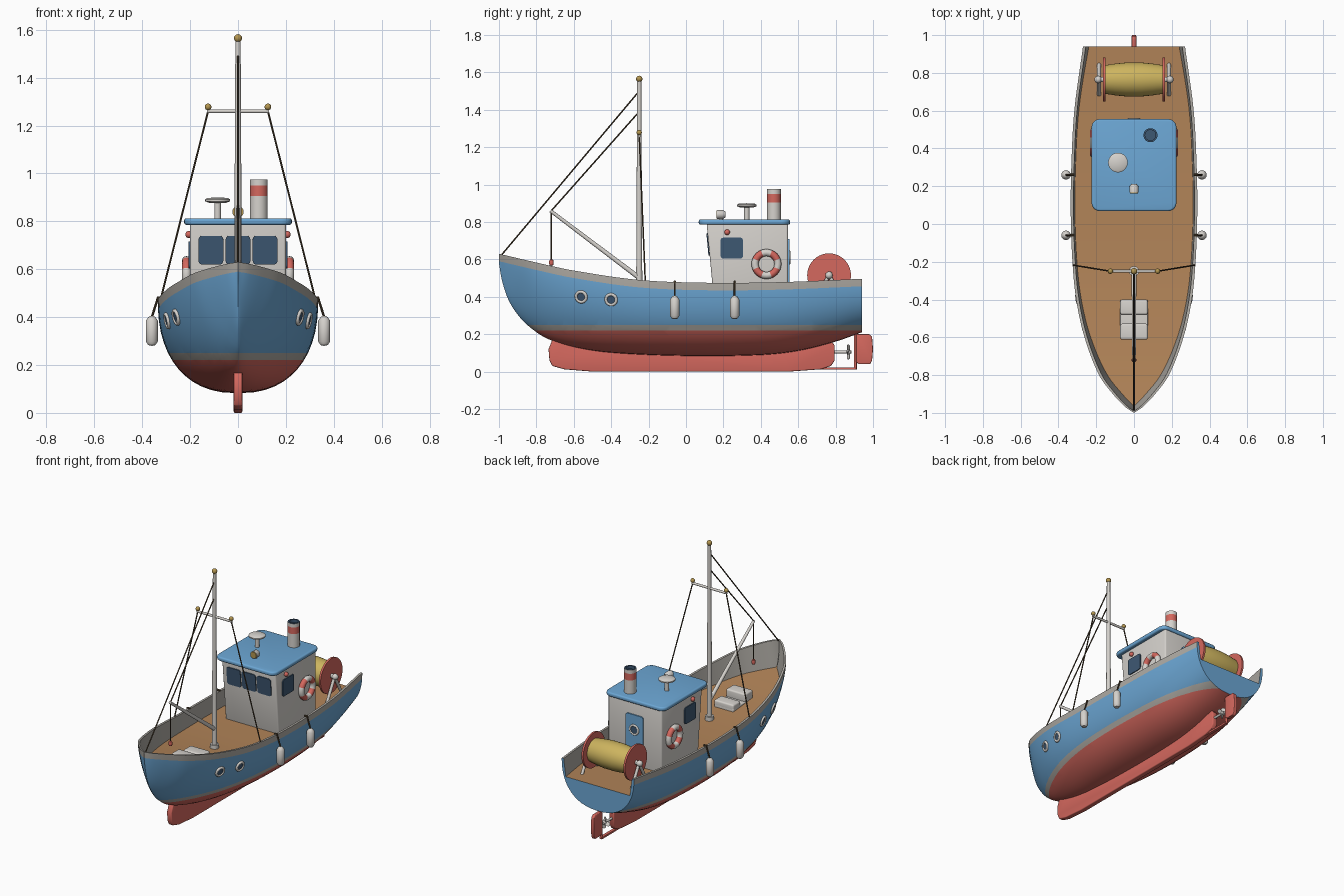
import bpy, bmesh, math
from mathutils import Vector

if "Cube" in bpy.data.objects:
    bpy.data.objects.remove(bpy.data.objects["Cube"])

COLOURS = {
    "blue": (.15, .385, .66), "red": (.66, .138, .112), "white": (.67, .645, .61),
    "rail_grey": (.43, .41, .375), "deck_brown": (.445, .231, .098), "net_yellow": (.61, .456, .114),
    "glass": (.048, .098, .171), "brass": (.456, .305, .08), "rope": (.08, .055, .03)}
MATS = {}
for n, c in COLOURS.items():
    MATS[n] = bpy.data.materials.new(n)
    MATS[n].diffuse_color = (*c, 1)


def finish(name, bm, mats, bevel=0, angle=35):
    bmesh.ops.remove_doubles(bm, verts=bm.verts, dist=1e-5)
    bmesh.ops.recalc_face_normals(bm, faces=bm.faces)
    if bevel:
        sharp = [e for e in bm.edges if len(e.link_faces) == 2 and e.calc_face_angle() > .7]
        bmesh.ops.bevel(bm, geom=sharp, offset=bevel, segments=3, profile=.5, affect='EDGES')
    me = bpy.data.meshes.new(name)
    bm.to_mesh(me)
    bm.free()
    ob = bpy.data.objects.new(name, me)
    bpy.context.collection.objects.link(ob)
    for m in mats.split():
        me.materials.append(MATS[m])
    bpy.ops.object.select_all(action='DESELECT')
    ob.select_set(True)
    bpy.context.view_layer.objects.active = ob
    bpy.ops.object.shade_smooth_by_angle(angle=math.radians(angle))
    return ob


def lathe(name, pts, origin, axis, mats, seg=24, rule=None):
    """Revolve (radius, height) points around an axis."""
    bm = bmesh.new()
    q = Vector(axis).to_track_quat('Z', 'Y')
    rings = [[bm.verts.new(Vector(origin) + q @ Vector((r * math.cos(a), r * math.sin(a), h)))
              for a in (2 * math.pi * i / seg for i in range(seg))] for r, h in pts]
    for j in range(len(pts) - 1):
        for i in range(seg):
            k = (i + 1) % seg
            f = bm.faces.new((rings[j][i], rings[j][k], rings[j + 1][k], rings[j + 1][i]))
            f.material_index = rule(i, j) if rule else 0
    return finish(name, bm, mats)


def rod(name, a, b, r, mat, r2=None, seg=16):
    d = Vector(b) - Vector(a)
    return lathe(name, [(0, 0), (r, 0), (r2 or r, d.length), (0, d.length)], a, d, mat, seg)


def ball(name, p, r, mat):
    pts = [(r * math.sin(math.pi * i / 10), -r * math.cos(math.pi * i / 10)) for i in range(11)]
    return lathe(name, pts, p, (0, 0, 1), mat, 20)


def ring(name, p, axis, R, r, mats, rule=None):
    pts = [(R + r * math.cos(math.pi * i / 6), r * math.sin(math.pi * i / 6)) for i in range(13)]
    return lathe(name, pts, p, axis, mats, 32, rule)


def extrude(name, pts, vec, mat, bevel=0):
    bm = bmesh.new()
    f = bm.faces.new([bm.verts.new(p) for p in pts])
    g = bmesh.ops.extrude_face_region(bm, geom=[f])
    bmesh.ops.translate(bm, vec=vec, verts=[v for v in g["geom"] if isinstance(v, bmesh.types.BMVert)])
    return finish(name, bm, mat, bevel)


def prism(name, yz, half, mat, bevel=0):
    return extrude(name, [(-half, y, z) for y, z in yz], (2 * half, 0, 0), mat, bevel)


def plate(name, c, right, up, w, h, t, r, mat, bevel=0):
    """Rounded rectangle spanned by right and up, thickened along right x up."""
    right, up, pts = Vector(right).normalized(), Vector(up).normalized(), []
    for k, (sx, sy) in enumerate(((1, 1), (-1, 1), (-1, -1), (1, -1))):
        for i in range(6):
            a = math.pi / 2 * (k + i / 5)
            pts.append(Vector(c) + right * (sx * (w / 2 - r) + r * math.cos(a)) + up * (sy * (h / 2 - r) + r * math.sin(a)))
    return extrude(name, pts, right.cross(up) * t, mat, bevel)


def curve(tab):
    """Smooth function through (y, value) points."""
    n = len(tab)
    sl = [(tab[min(i + 1, n - 1)][1] - tab[max(i - 1, 0)][1]) / (tab[min(i + 1, n - 1)][0] - tab[max(i - 1, 0)][0]) for i in range(n)]

    def f(y):
        i = max(0, min(n - 2, sum(y >= p[0] for p in tab) - 1))
        (a, u), (b, v) = tab[i], tab[i + 1]
        d = b - a
        t = (y - a) / d
        return ((2*t**3 - 3*t*t + 1) * u + (t**3 - 2*t*t + t) * d * sl[i]
                + (3*t*t - 2*t**3) * v + (t**3 - t*t) * d * sl[i + 1])
    return f


# hull lines: sheer height, half beam, bottom height
sheer = curve([(-1, .63), (-.8, .583), (-.6, .54), (-.25, .49), (.1, .475), (.5, .478), (.94, .496)])
beam = curve([(-1, 0), (-.97, .045), (-.9, .112), (-.8, .185), (-.6, .262), (-.4, .306), (-.2, .326),
              (.05, .335), (.3, .332), (.6, .316), (.94, .27)])
bottom = curve([(-1, .58), (-.985, .49), (-.95, .385), (-.9, .305), (-.85, .25), (-.75, .18), (-.6, .13),
                (-.4, .1), (0, .083), (.4, .088), (.6, .11), (.8, .16), (.94, .21)])
power = curve([(-1, 1.25), (-.8, 1.6), (-.5, 2), (-.1, 2.3), (.94, 2.3)])


def deck(y):
    return .365 + .6 * (sheer(y) - .475)


def half(y, z):
    t = max(0, min(1, (z - bottom(y)) / (sheer(y) - bottom(y))))
    return beam(y) * (1 - (1 - t) ** power(y)) ** (1 / power(y))


# hull with bulwark and deck
bm = bmesh.new()
N, S, rows = 12, 56, []
for s in range(S + 1):
    y = -1 + 1.94 * (s / S) ** 1.6
    zk, zs = bottom(y), sheer(y)
    zr = max(zs - .04, zk + .3 * (zs - zk))
    zd = max(deck(y), zk + .02)
    side = [(half(y, z), z) for z in (zk + (zr - zk) * (i / N) ** 1.8 for i in range(N + 1))]
    side += [(beam(y), zs), (max(0, beam(y) - .015), zs), (max(0, half(y, zd) - .015), zd)]
    rows.append([bm.verts.new((-x, y, z)) for x, z in side[:0:-1]] + [bm.verts.new((x, y, z)) for x, z in side])
M = N + 3
for a, b in zip(rows, rows[1:]):
    for k in range(2 * M + 1):
        j = (k + 1) % (2 * M + 1)
        f = bm.faces.new((a[k], a[j], b[j], b[k]))
        f.material_index = 3 if j == 0 else 2 if max(abs(k - M), abs(j - M)) > N else 0
bm.faces.new(rows[-1])
bmesh.ops.remove_doubles(bm, verts=bm.verts, dist=1e-5)
for z in (.22, .25):
    bmesh.ops.bisect_plane(bm, geom=bm.verts[:] + bm.edges[:] + bm.faces[:], plane_co=(0, 0, z), plane_no=(0, 0, 1))
for f in bm.faces:
    c = f.calc_center_median()
    if f.material_index == 0 and c.y < .9399:
        f.material_index = 1 if c.z < .22 else 2 if c.z < .25 else 0
finish("hull", bm, "blue red rail_grey deck_brown", angle=40)

# keel, shoe, rudder, propeller
top = [(-.71 + 1.48 * i / 20, bottom(-.71 + 1.48 * i / 20) + .02) for i in range(21)]
prism("keel", [(-.735, .12), (-.73, .06), (-.715, .03), (-.65, .012), (-.5, 0), (.55, 0), (.72, .012), (.775, .03),
               (.795, .06), (.795, .14)] + top[::-1], .018, "red", .006)
prism("rudder_shoe", [(.7, .01), (.91, .01), (.91, .022), (.7, .022)], .01, "red")
rod("rudder_post", (0, .905, .012), (0, .905, .23), .008, "red")
prism("rudder", [(.91, .05), (.925, .04), (.985, .04), (.995, .06), (1, .12), (.995, .185), (.98, .2), (.91, .2)], .012, "red", .004)
rod("propeller_shaft", (0, .78, .105), (0, .885, .105), .008, "white")
ball("propeller_hub", (0, .87, .105), .014, "white")
for k in range(4):
    a = math.pi / 2 * k + .2
    u = Vector((math.cos(a), 0, math.sin(a)))
    plate("propeller_blade", Vector((0, .867, .105)) + u * .022, Vector((-u.z, .6, u.x)), u, .026, .036, .004, .012, "white")

# wheelhouse
prism("cabin", [(.11, .795), (.152, .35), (.545, .35), (.545, .795)], .2, "white", .01)
plate("cabin_roof", (0, .312, .785), (1, 0, 0), (0, 1, 0), .45, .488, .028, .045, "blue", .01)
slope = Vector((0, .11 - .152, .445)).normalized()
for x in (-.113, 0, .113):
    plate("front_window", (x, .1205, .68), (1, 0, 0), slope, .103, .12, .006, .015, "glass")
plate("rear_door", (0, .545, .55), (-1, 0, 0), (0, 0, 1), .13, .32, .008, .015, "blue")
ring("door_porthole_rim", (0, .553, .61), (0, 1, 0), .03, .007, "white")
rod("door_porthole_glass", (0, .548, .61), (0, .556, .61), .028, "glass", seg=24)
for s in (-1, 1):
    plate("side_window", (s * .2, .245, .66), (0, s, 0), (0, 0, 1), .12, .112, .006, .015, "glass")
    ring("lifebuoy", (s * .215, .43, .575), (s, 0, 0), .061, .019, "white red",
         lambda i, j: int((i + .5) / 4 + .5) % 2)
    ball("side_lamp", (s * .205, .22, .745), .015, "red")

# roof fittings
lathe("funnel", [(.037, 0), (.037, .095), (.037, .14), (.037, .165), (.028, .165), (.028, .145), (0, .145)],
      (.087, .47, .81), (0, 0, 1), "white red glass", 28, lambda i, j: (0, 1, 0, 2, 2, 2)[j])
rod("radar_post", (-.085, .325, .81), (-.085, .325, .885), .014, "white")
lathe("radar_dome", [(0, 0), (.035, 0), (.052, .007), (.052, .015), (.042, .021), (0, .023)], (-.085, .325, .877), (0, 0, 1), "white", 28)
rod("searchlight_post", (0, .188, .81), (0, .188, .83), .01, "white")
lathe("searchlight", [(0, 0), (.014, 0), (.023, .012), (.024, .045), (0, .045)], (0, .212, .84), (0, -1, 0), "white")
rod("searchlight_lens", (0, .168, .84), (0, .162, .84), .022, "brass", seg=24)

# mast, boom and rigging
rod("mast", (0, -.25, .36), (0, -.25, 1.555), .017, "white", .011)
rod("mast_collar", (0, -.25, .36), (0, -.25, .4), .027, "white")
ball("mast_ball", (0, -.25, 1.565), .017, "brass")
rod("crosstree", (-.13, -.25, 1.26), (.13, -.25, 1.26), .008, "white")
rod("boom", (0, -.255, .505), (0, -.725, .86), .013, "white", .009)
rod("forestay", (0, -.25, 1.5), (0, -.985, .625), .004, "rope", seg=8)
rod("boom_stay", (0, -.25, 1.39), (0, -.72, .86), .004, "rope", seg=8)
rod("hoist_line", (0, -.72, .86), (0, -.72, .59), .004, "rope", seg=8)
lathe("hoist_block", [(0, 0), (.01, .004), (.013, .018), (.01, .032), (0, .036)], (0, -.72, .565), (0, 0, 1), "red")
for s in (-1, 1):
    ball("crosstree_ball", (s * .125, -.25, 1.278), .014, "brass")
    rod("shroud", (s * .125, -.25, 1.26), (s * .32, -.218, .487), .004, "rope", seg=8)

# fore hatch
plate("hatch_base", (0, -.505, .37), (1, 0, 0), (0, 1, 0), .146, .21, .035, .01, "white", .005)
plate("hatch_box_fore", (0, -.57, .38), (1, 0, 0), (0, 1, 0), .146, .085, .075, .012, "white", .01)
plate("hatch_box_aft", (0, -.44, .375), (1, 0, 0), (0, 1, 0), .146, .08, .055, .012, "white", .01)

# net reel on the stern
lathe("net_drum", [(0, -.15), (.076, -.15), (.084, -.1), (.09, -.04), (.09, .04), (.084, .1), (.076, .15), (0, .15)],
      (0, .765, .515), (1, 0, 0), "net_yellow", 32)
rod("reel_axle", (-.2, .765, .515), (.2, .765, .515), .014, "white")
for s in (-1, 1):
    rod("reel_flange", (s * .15, .765, .515), (s * .163, .765, .515), .117, "red", seg=40)
    ball("reel_hub", (s * .19, .765, .515), .02, "white")
    for dy in (-.08, .08):
        rod("reel_leg", (s * .185, .765, .515), (s * .185, .765 + dy, .37), .01, "white")

    # portholes and fenders along the hull
    for y, z in ((-.56, .4), (-.4, .385)):
        x = half(y, z)
        n = Vector((s, -(half(y + .01, z) - half(y - .01, z)) / .02 * 1, -(half(y, z + .01) - half(y, z - .01)) / .02)).normalized()
        p = Vector((s * x, y, z))
        ring("porthole_rim", p + n * .002, n, .028, .008, "white")
        rod("porthole_glass", p - n * .01, p + n * .005, .026, "glass", seg=24)
    for y in (-.06, .26):
        lathe("fender", [(0, 0), (.015, .003), (.025, .018), (.025, .105), (.015, .12), (.008, .125), (0, .126)],
              (s * .36, y, .28), (0, 0, 1), "white")
        rod("fender_rope", (s * .36, y, .4), (s * .334, y, .482), .005, "rope", seg=8)
        rod("fender_knot", (s * .338, y, .48), (s * .315, y, .48), .007, "rope", seg=8)

for m in bpy.data.materials:
    if m.users and not m.is_grease_pencil:
        m.use_nodes = True
        m.node_tree.nodes["Principled BSDF"].inputs["Base Color"].default_value = m.diffuse_color
